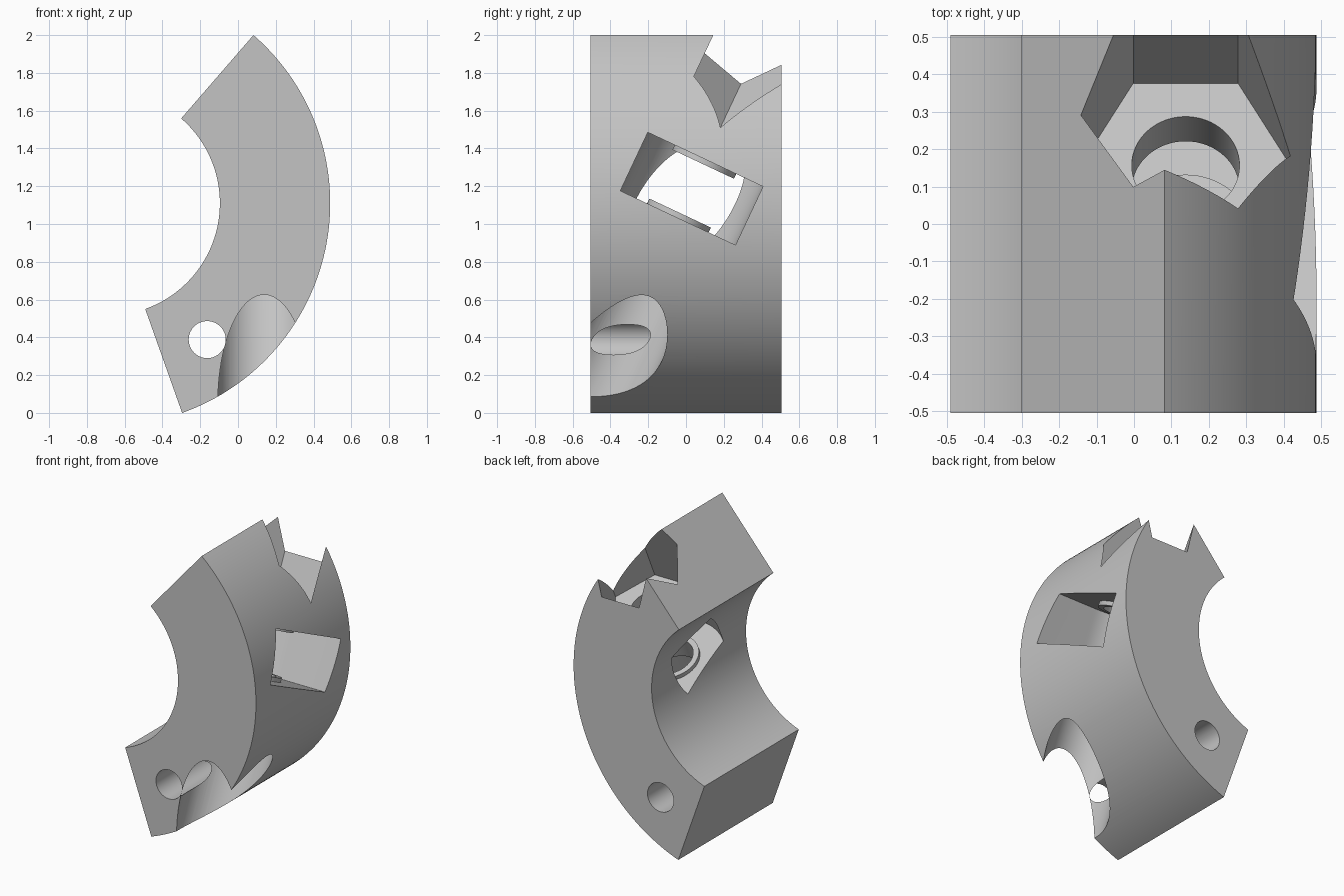
import bpy, bmesh
from math import sin, cos, radians, pi
from mathutils import Matrix, Vector

cube = bpy.data.objects.get("Cube")
if cube:
    bpy.data.objects.remove(cube)

grey = bpy.data.materials.new("plain grey")
grey.use_nodes = True
colour = (0.55, 0.55, 0.55, 1)
grey.diffuse_color = colour
grey.node_tree.nodes["Principled BSDF"].inputs["Base Color"].default_value = colour

# Frames: along the block's depth, and along the tilted bolt axis
DEPTH = Matrix.Rotation(radians(90), 4, 'X')
BOLT = Matrix.Translation((0.138, 0.03, 1.187)) @ Matrix.Rotation(radians(-25.2), 4, 'X')


def arc(radius, start, end, steps, cx=0, cy=0):
    angles = [radians(start + (end - start) * i / steps) for i in range(steps + 1)]
    return [(cx + radius * cos(a), cy + radius * sin(a)) for a in angles]


def ring(radius, sides=64, cx=0, cy=0):
    return arc(radius, 0, 360, sides, cx, cy)[:-1]


def prism(name, outline, low, high, frame):
    """Extrude a flat outline from low to high along the frame's z axis."""
    bm = bmesh.new()
    face = bm.faces.new([bm.verts.new((x, y, low)) for x, y in outline])
    grown = bmesh.ops.extrude_face_region(bm, geom=[face])["geom"]
    moved = [v for v in grown if isinstance(v, bmesh.types.BMVert)]
    bmesh.ops.translate(bm, verts=moved, vec=Vector((0, 0, high - low)))
    bmesh.ops.recalc_face_normals(bm, faces=bm.faces)
    bm.transform(frame)
    mesh = bpy.data.meshes.new(name)
    bm.to_mesh(mesh)
    bm.free()
    mesh.materials.append(grey)
    obj = bpy.data.objects.new(name, mesh)
    bpy.context.collection.objects.link(obj)
    return obj


def combine(target, tool, operation):
    tool.hide_render = True
    mod = target.modifiers.new(tool.name, 'BOOLEAN')
    mod.object = tool
    mod.operation = operation
    mod.solver = 'EXACT'
    bpy.context.view_layer.objects.active = target
    bpy.ops.object.modifier_apply(modifier=mod.name)
    bpy.data.objects.remove(tool)


# Curved block
CX, CZ = -0.69, 1.11
outline = arc(1.178, -70.45, 49.07, 96, CX, CZ) + arc(0.594, 49.07, -70.45, 96, CX, CZ)
block = prism("curved_block", outline, -0.505, 0.505, DEPTH)

# Nut slot: round at its inner end, open on the outer side
slot = arc(0.337, 90, 270, 48) + [(1, -0.337), (1, 0.337)]
combine(block, prism("nut_slot", slot, -0.171, 0.171, BOLT), 'DIFFERENCE')

# Raised bearing pads on the slot's floor and ceiling
for side, (low, high) in {"upper": (0.143, 0.22), "lower": (-0.22, -0.143)}.items():
    combine(block, prism(side + "_pad", ring(0.18), low, high, BOLT), 'UNION')

# Bolt hole, hexagonal pocket at the top, round recess at the bottom
combine(block, prism("bolt_hole", ring(0.144), -0.4, 0.4, BOLT), 'DIFFERENCE')
combine(block, prism("hex_pocket", ring(0.28, 6), 0.298, 1.6, BOLT), 'DIFFERENCE')
combine(block, prism("head_recess", ring(0.245, 96), -1.9, -0.298, BOLT), 'DIFFERENCE')

# Straight pin hole from front to back
combine(block, prism("pin_hole", ring(0.098, 64, -0.163, 0.388), -0.8, 0.8, DEPTH), 'DIFFERENCE')

bpy.ops.object.select_all(action='DESELECT')
block.select_set(True)
bpy.context.view_layer.objects.active = block
bpy.ops.object.shade_smooth_by_angle(angle=radians(25))
